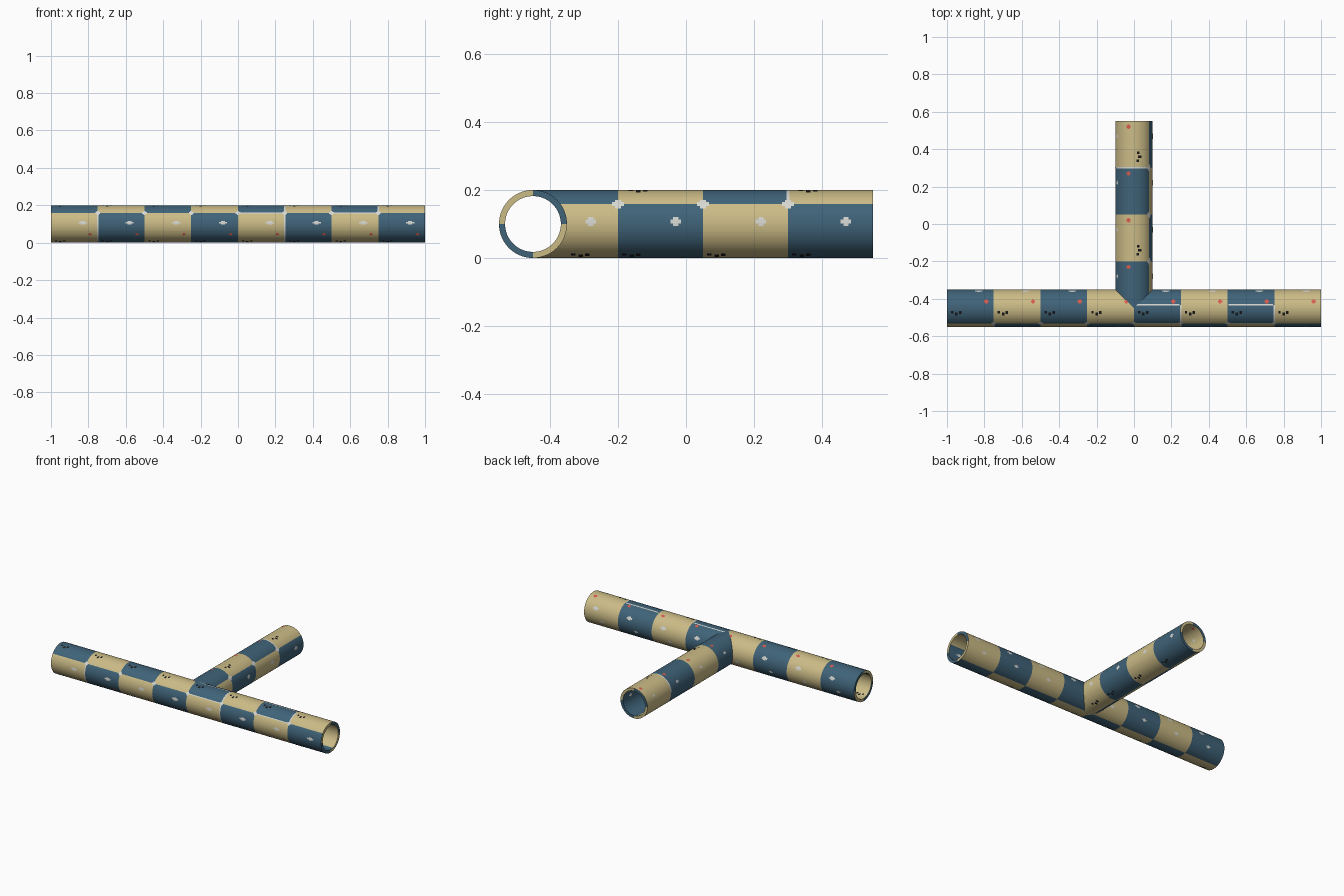
import bpy, bmesh
from math import sin, cos, floor, radians
from mathutils import Vector

if "Cube" in bpy.data.objects:
    bpy.data.objects.remove(bpy.data.objects["Cube"])

R, BORE, AXIS_Y, CELL, SIDES = 0.1, 0.082, -0.45, 0.25, 80
STEP = 360 / SIDES
LIFT = 0.0006
SAND, BLUE, WHITE, RED, BLACK = range(5)


def material(name, rgb):
    m = bpy.data.materials.new(name)
    m.use_nodes = True
    m.diffuse_color = (*rgb, 1)
    bsdf = m.node_tree.nodes["Principled BSDF"]
    bsdf.inputs["Base Color"].default_value = (*rgb, 1)
    bsdf.inputs["Roughness"].default_value = 0.7
    return m


MATS = [material("sand", (0.60, 0.50, 0.24)), material("slate_blue", (0.05, 0.125, 0.19)),
        material("off_white", (0.68, 0.68, 0.65)), material("coral_red", (0.7, 0.1, 0.07)),
        material("black", (0.01, 0.01, 0.012))]


def point(branch, deg, r, p):
    """Point on a pipe: angle from the front (run) or the +x side (branch), upward."""
    c, s = r * cos(radians(deg)), r * sin(radians(deg))
    return Vector((c, p, R + s)) if branch else Vector((p, AXIS_Y - c, R + s))


def finish(bm, name):
    me = bpy.data.meshes.new(name)
    bm.to_mesh(me)
    bm.free()
    for m in MATS:
        me.materials.append(m)
    ob = bpy.data.objects.new(name, me)
    bpy.context.collection.objects.link(ob)


def checker(branch, deg, p):
    odd = floor((p - (AXIS_Y if branch else 0)) / CELL) % 2 == 1
    return SAND if odd != (-108 < deg < 36) else BLUE


def arm(bm, branch, sign):
    """One arm of the tee, from its open end to the mitre joint."""
    def stations(deg, r):
        c = r * cos(radians(deg))
        if branch:
            return [AXIS_Y + CELL * k for k in (4, 3, 2, 1)] + [AXIS_Y + abs(c)]
        return [sign * CELL * k for k in (4, 3, 2, 1)] + [sign * max(0, -c)]

    def quad(pts, mat):
        bm.faces.new([bm.verts.new(v) for v in pts]).material_index = mat

    for i in range(SIDES):
        a = -180 + i * STEP
        b, mid = a + STEP, a + STEP / 2
        for r in (R, BORE):
            sa, sb = stations(a, r), stations(b, r)
            for k in range(4):
                quad([point(branch, a, r, sa[k]), point(branch, b, r, sb[k]),
                      point(branch, b, r, sb[k + 1]), point(branch, a, r, sa[k + 1])],
                     checker(branch, mid, (sa[k] + sa[k + 1]) / 2))
        # Open end ring, coloured in quarters
        end = stations(a, R)[0]
        quad([point(branch, a, R, end), point(branch, b, R, end),
              point(branch, b, BORE, end), point(branch, a, BORE, end)],
             SAND if sin(radians(2 * mid)) > 0 else BLUE)


# Hollow tee: two arms of the run and the branch
bm = bmesh.new()
for branch, sign in ((False, -1), (False, 1), (True, 1)):
    arm(bm, branch, sign)
bmesh.ops.remove_doubles(bm, verts=bm.verts, dist=1e-5)
bmesh.ops.recalc_face_normals(bm, faces=bm.faces)
finish(bm, "tee_pipe")


def patch(bm, branch, deg, p, width, height, mat):
    """Thin painted patch wrapped on the outer wall, repeated on the bore."""
    span = height / R * 57.3
    n = max(1, round(span / STEP))
    lo, hi = p - width / 2, p + width / 2
    for r, side in ((R + LIFT, 1), (BORE - LIFT, -1)):
        for i in range(n):
            a, b = deg - span / 2 + span * i / n, deg - span / 2 + span * (i + 1) / n
            corners = [(a, lo), (a, hi), (b, hi), (b, lo)]
            f = bm.faces.new([bm.verts.new(point(branch, d, r, q)) for d, q in corners])
            f.material_index = mat
            f.normal_update()
            outward = point(branch, a, 1, 0) - point(branch, a, 0, 0)
            if f.normal.dot(outward) * side < 0:
                f.normal_flip()


def spot(bm, branch, deg, p, width, height, mat):
    """Small cross-shaped blot."""
    patch(bm, branch, deg, p, width, height * 0.45, mat)
    patch(bm, branch, deg, p, width * 0.5, height, mat)


def speckle(bm, branch, deg, p):
    """Broken black mark made of three dabs."""
    for shift, tilt, height in ((-0.022, 3, 0.013), (0, -3, 0.018), (0.02, 2, 0.016)):
        patch(bm, branch, deg + tilt, p + shift, 0.013, height, BLACK)


# Painted marks repeated in every cell of the run
bm = bmesh.new()
for k in range(-4, 4):
    x = k * CELL
    spot(bm, False, 4, x + 0.17, 0.045, 0.02, WHITE)
    spot(bm, False, -33, x + 0.21, 0.016, 0.016, RED)
    speckle(bm, False, -68, x + 0.05)
    speckle(bm, False, 75, x + 0.05)
    spot(bm, False, 111, x + 0.21, 0.024, 0.022, RED)
    if abs(x + 0.17) > R:
        spot(bm, False, 155, x + 0.17, 0.04, 0.024, WHITE)
    if abs(x + 0.12) > R + 0.02:
        spot(bm, False, -160, x + 0.12, 0.03, 0.018, WHITE)
    if k > -4:
        spot(bm, False, 36, x, 0.025, 0.025, WHITE)
    if k in (-3, 1):
        patch(bm, False, -20, x, 0.007, 0.17, WHITE)
    if k in (0, 2):
        # Pale seams around the top cells
        patch(bm, False, 101, x + CELL / 2, CELL * 0.95, 0.008, WHITE)
        patch(bm, False, 36, x + CELL / 2, CELL * 0.95, 0.005, WHITE)
        patch(bm, False, 68, x + CELL, 0.007, 0.11, WHITE)
finish(bm, "run_marks")

# Painted marks repeated in every cell of the branch
bm = bmesh.new()
for k in range(4):
    y = AXIS_Y + k * CELL
    spot(bm, True, 4, y + 0.17, 0.03, 0.026, WHITE)
    speckle(bm, True, -66, y + 0.04 if k else y + 0.14)
    spot(bm, True, 107, y + 0.22, 0.022, 0.022, RED)
    spot(bm, True, 153, y + 0.17, 0.025, 0.018, WHITE)
    if k:
        spot(bm, True, 36, y, 0.035, 0.03, WHITE)
    if k % 2:
        speckle(bm, True, 75, y + 0.06)
patch(bm, True, 108, AXIS_Y + 3 * CELL, 0.009, 0.24, WHITE)
finish(bm, "branch_marks")
